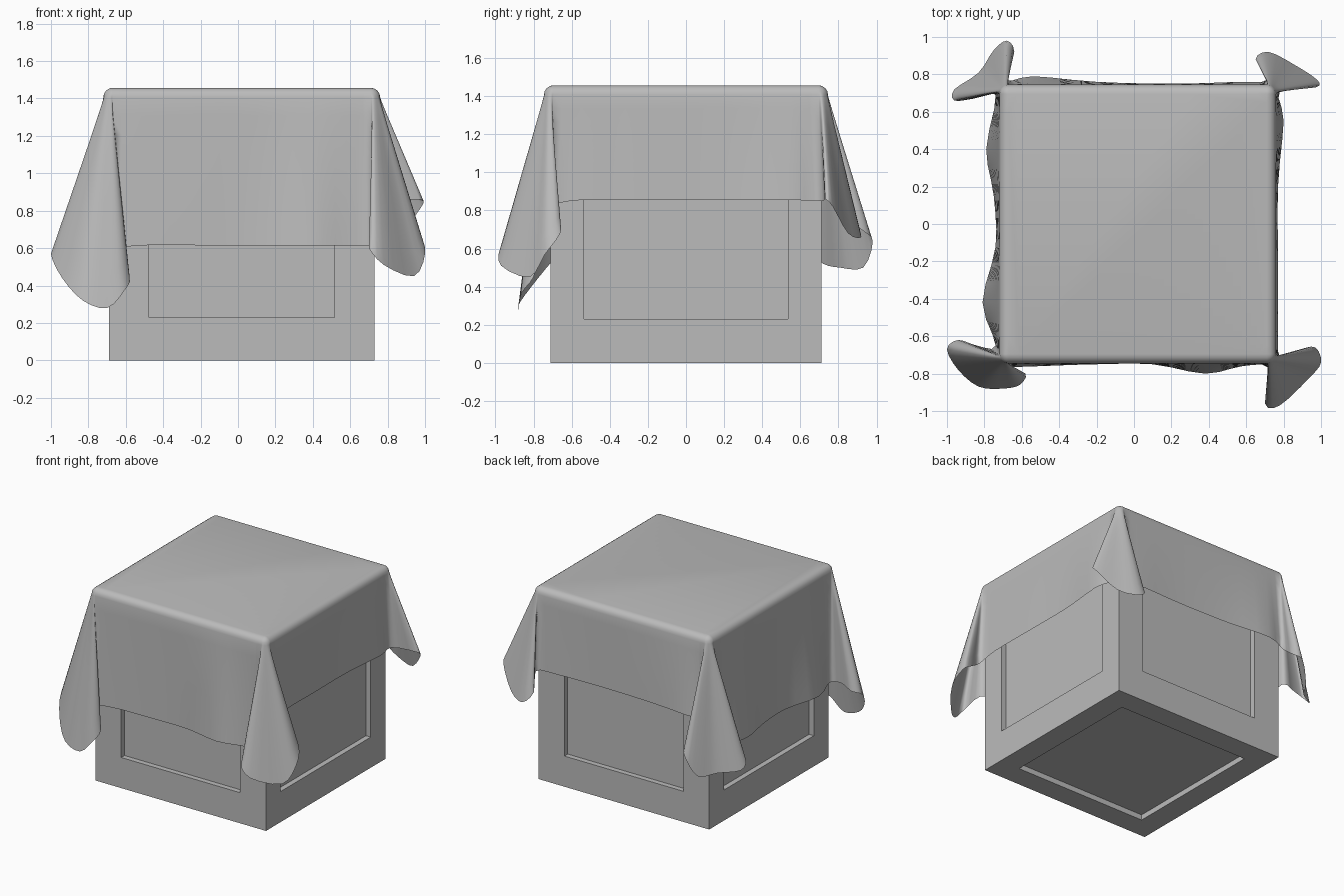
import bpy
import bmesh
import math
from mathutils import Vector

old = bpy.data.objects.get("Cube")
if old:
    bpy.data.objects.remove(old, do_unlink=True)

grey = bpy.data.materials.new("plain_grey")
grey.use_nodes = True
colour = (0.5, 0.5, 0.5, 1)
grey.diffuse_color = colour
grey.node_tree.nodes["Principled BSDF"].inputs["Base Color"].default_value = colour


def add_object(name, bm, smooth):
    bmesh.ops.recalc_face_normals(bm, faces=bm.faces)
    mesh = bpy.data.meshes.new(name)
    bm.to_mesh(mesh)
    bm.free()
    mesh.materials.append(grey)
    for poly in mesh.polygons:
        poly.use_smooth = smooth
    obj = bpy.data.objects.new(name, mesh)
    bpy.context.collection.objects.link(obj)
    return obj


# Crate: a cube with a recessed panel on every face
SIZE = 1.42
CENTRE_X = 0.02
RECESS = 0.04
bm = bmesh.new()
bmesh.ops.create_cube(bm, size=SIZE)
for face in list(bm.faces):
    normal = face.normal.copy()
    bmesh.ops.inset_individual(bm, faces=[face], thickness=0.2)
    if abs(normal.z) > 0.5:
        half = (0.545, 0.545, 0)
    else:
        half = (0.495, 0.535, 0.48)
    for v in face.verts:
        for axis in range(3):
            if abs(normal[axis]) < 0.5:
                v.co[axis] = math.copysign(half[axis], v.co[axis])
    floor = bmesh.ops.extrude_discrete_faces(bm, faces=[face])["faces"][0]
    bmesh.ops.translate(bm, verts=floor.verts, vec=-normal * RECESS)
bmesh.ops.translate(bm, verts=bm.verts, vec=(CENTRE_X, 0, SIZE / 2))
add_object("crate", bm, False)

# Cloth: outline stations hold a top anchor, an outward direction and a hem point
TOP = 1.457
ROUND = 0.05
CORE_X, CORE_Y = 0.69, 0.695
stations = []


def add_side(angle, hem_z, points):
    """Straight side of the cloth; points are (position along, hem distance)."""
    out = Vector((round(math.cos(angle)), round(math.sin(angle)), 0))
    for along, distance in points:
        if out.x:
            hem = Vector((out.x * distance, along, hem_z))
            anchor = Vector((CENTRE_X + out.x * CORE_X, along, 0))
        else:
            hem = Vector((along, out.y * distance, hem_z))
            anchor = Vector((along, out.y * CORE_Y, 0))
        stations.append((anchor, out, hem))


def add_corner(start, points):
    """Folded ear that fans out from one corner of the top."""
    mid = start + math.pi / 4
    anchor = Vector((CENTRE_X + math.copysign(CORE_X, math.cos(mid)),
                     math.copysign(CORE_Y, math.sin(mid)), 0))
    for i, p in enumerate(points):
        a = start + math.pi / 2 * i / (len(points) - 1)
        stations.append((anchor, Vector((math.cos(a), math.sin(a), 0)), Vector(p)))


QUARTER = math.pi / 2
# Front side and front corner at +x
add_side(-QUARTER, 0.615, [(-0.5, 0.76), (-0.2, 0.75), (0.1, 0.75),
                           (0.38, 0.80), (0.58, 0.76)])
add_corner(-QUARTER, [(0.72, -0.77, 0.61), (0.70, -0.96, 0.60), (0.78, -0.97, 0.51),
                      (0.94, -0.82, 0.45), (1.0, -0.74, 0.57), (0.97, -0.66, 0.68),
                      (0.89, -0.67, 0.74), (0.78, -0.71, 0.82)])
# Side at +x and its back corner
add_side(0, 0.855, [(-0.55, 0.77), (-0.2, 0.77), (0.2, 0.77), (0.55, 0.80)])
add_corner(0, [(0.78, 0.71, 0.85), (0.97, 0.73, 0.86), (0.98, 0.77, 0.82),
               (0.86, 0.85, 0.68), (0.72, 0.92, 0.66), (0.65, 0.88, 0.74),
               (0.71, 0.77, 0.84)])
# Back side and back corner at -x
add_side(QUARTER, 0.855, [(0.55, 0.76), (0.2, 0.75), (-0.2, 0.76), (-0.54, 0.79)])
add_corner(QUARTER, [(-0.68, 0.77, 0.82), (-0.64, 0.92, 0.70), (-0.68, 0.98, 0.64),
                     (-0.75, 0.93, 0.50), (-0.83, 0.81, 0.50), (-0.96, 0.72, 0.52),
                     (-0.96, 0.66, 0.58), (-0.86, 0.67, 0.60), (-0.74, 0.69, 0.60)])
# Side at -x and its front corner
add_side(2 * QUARTER, 0.6, [(0.4, 0.79), (0.15, 0.75), (-0.12, 0.74),
                            (-0.42, 0.81)])
add_corner(2 * QUARTER, [(-0.74, -0.65, 0.60), (-0.84, -0.65, 0.62),
                         (-0.94, -0.62, 0.60), (-1.0, -0.67, 0.57),
                         (-0.94, -0.78, 0.44), (-0.83, -0.87, 0.32),
                         (-0.70, -0.88, 0.28), (-0.61, -0.86, 0.37),
                         (-0.58, -0.80, 0.45), (-0.68, -0.77, 0.58)])


def spline(a, b, c, d, t):
    return 0.5 * (2 * b + (c - a) * t + (2 * a - 5 * b + 4 * c - d) * t ** 2
                  + (3 * b - a - 3 * c + d) * t ** 3)


# Resample the outline smoothly
STEPS = 3
outline = []
count = len(stations)
for i in range(count):
    four = [stations[(i + k) % count] for k in (-1, 0, 1, 2)]
    for s in range(STEPS):
        t = s / STEPS
        anchor = four[1][0].lerp(four[2][0], t)
        out = four[1][1].lerp(four[2][1], t).normalized()
        outline.append((anchor, out, spline(*[f[2] for f in four], t)))

# Rounded top edge, then the hanging drape down to the hem
ARC, DROP = 4, 8
rows = []
for k in range(ARC + 1):
    a = QUARTER * k / ARC
    height = TOP - ROUND + ROUND * math.cos(a)
    rows.append([p + o * ROUND * math.sin(a) + Vector((0, 0, height))
                 for p, o, h in outline])
edge = rows[-1]
for k in range(1, DROP + 1):
    rows.append([e.lerp(item[2], k / DROP) for e, item in zip(edge, outline)])

bm = bmesh.new()
grid = [[bm.verts.new(co) for co in row] for row in rows]
n = len(outline)
for upper, lower in zip(grid, grid[1:]):
    for i in range(n):
        j = (i + 1) % n
        bm.faces.new((upper[i], lower[i], lower[j], upper[j]))
bmesh.ops.remove_doubles(bm, verts=bm.verts, dist=0.0005)
rim = [e for e in bm.edges if e.is_boundary
       and min(v.co.z for v in e.verts) > TOP - 0.001]
bmesh.ops.contextual_create(bm, geom=rim)
add_object("draped_cloth", bm, True)
